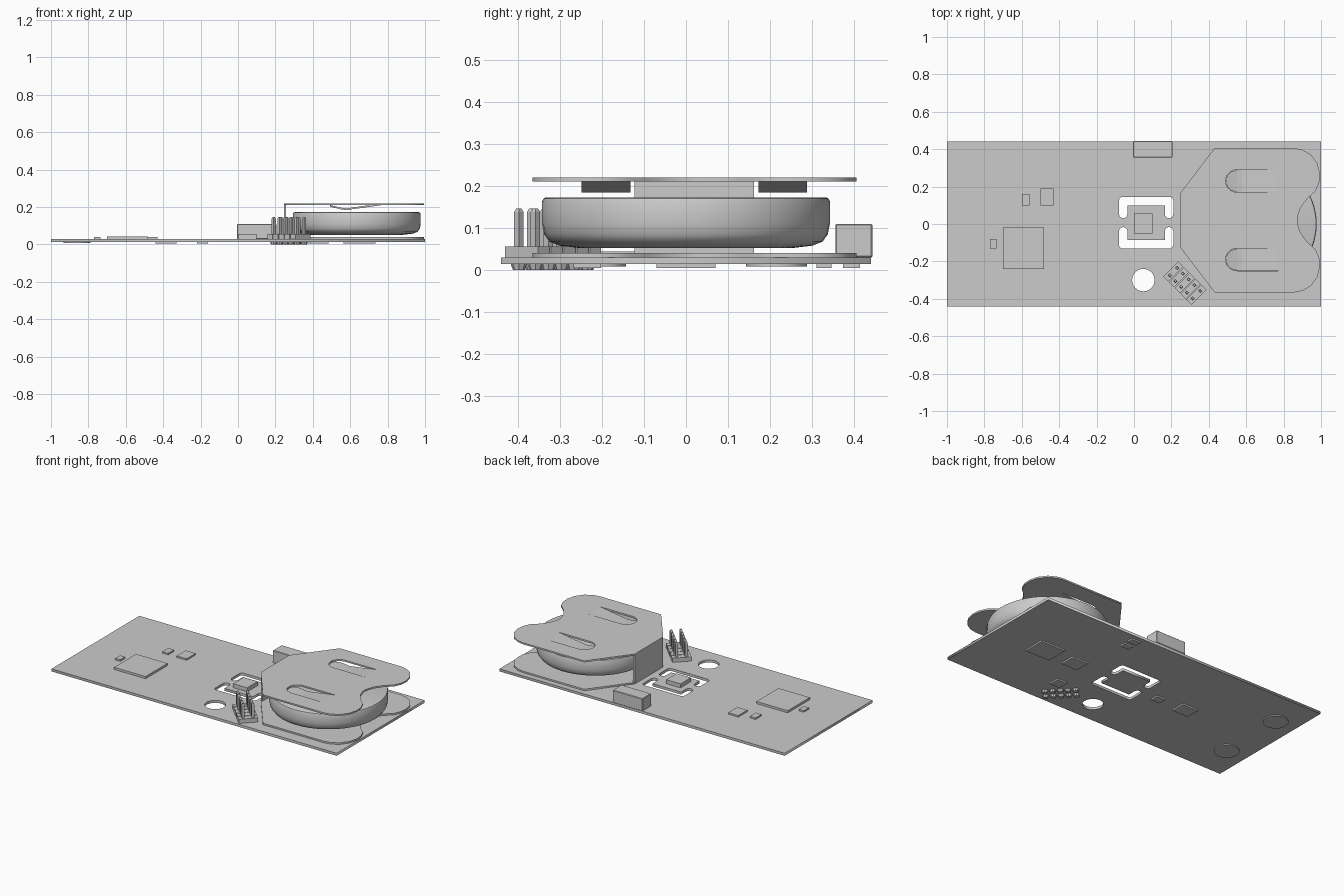
import bpy, bmesh
from math import sin, cos, pi, radians
from mathutils import Matrix

if "Cube" in bpy.data.objects:
    bpy.data.objects.remove(bpy.data.objects["Cube"])


def finish(name, bm, smooth=False):
    bmesh.ops.recalc_face_normals(bm, faces=bm.faces)
    me = bpy.data.meshes.new(name)
    bm.to_mesh(me)
    bm.free()
    ob = bpy.data.objects.new(name, me)
    bpy.context.collection.objects.link(ob)
    if smooth:
        bpy.ops.object.select_all(action='DESELECT')
        ob.select_set(True)
        bpy.context.view_layer.objects.active = ob
        bpy.ops.object.shade_smooth_by_angle(angle=radians(35))
    return ob


def add_box(bm, x0, x1, y0, y1, z0, z1, matrix=Matrix()):
    m = (matrix @ Matrix.Translation(((x0 + x1) / 2, (y0 + y1) / 2, (z0 + z1) / 2))
         @ Matrix.Diagonal((x1 - x0, y1 - y0, z1 - z0, 1)))
    return bmesh.ops.create_cube(bm, size=1, matrix=m)['verts']


def box(name, *dims, bevel=0):
    bm = bmesh.new()
    add_box(bm, *dims)
    if bevel:
        bmesh.ops.bevel(bm, geom=bm.edges[:], offset=bevel, segments=1, affect='EDGES')
    return finish(name, bm)


def plate(name, loops, z0, z1):
    """Flat sheet: first loop is the outline, the others are holes."""
    cu = bpy.data.curves.new(name, 'CURVE')
    cu.dimensions, cu.fill_mode, cu.extrude = '2D', 'BOTH', (z1 - z0) / 2
    for pts in loops:
        sp = cu.splines.new('POLY')
        sp.points.add(len(pts) - 1)
        for p, (x, y) in zip(sp.points, pts):
            p.co = (x, y, 0, 1)
        sp.use_cyclic_u = True
    tmp = bpy.data.objects.new(name + "_outline", cu)
    bm = bmesh.new()
    bm.from_mesh(bpy.data.meshes.new_from_object(tmp))
    bpy.data.objects.remove(tmp)
    bmesh.ops.remove_doubles(bm, verts=bm.verts[:], dist=1e-5)
    bmesh.ops.translate(bm, verts=bm.verts[:], vec=(0, 0, (z0 + z1) / 2))
    return finish(name, bm)


def arc(cx, cy, r, a0, a1, n):
    return [(cx + r * cos(radians(a0 + (a1 - a0) * i / n)),
             cy + r * sin(radians(a0 + (a1 - a0) * i / n))) for i in range(n + 1)]


# Circuit board with mounting hole and two isolation slots around the sensor
slot = ([(-.08, .125)] + arc(-.0575, .053, .0225, 180, 360, 8)
        + [(-.035, .10), (.165, .10)] + arc(.1875, .053, .0225, 180, 360, 8)
        + arc(.19, .125, .02, 0, 90, 4) + arc(-.06, .125, .02, 90, 180, 4)[:-1])
slot_low = [(x, .014 - y) for x, y in slot]
board = [(-1, -.44), (1, -.44), (1, .44), (-1, .44)]
plate("circuit_board", [board, arc(.05, -.30, .06, 0, 360, 32)[:-1], slot, slot_low], .014, .03)

# Chips on the upper side
for name, x0, x1, y0, y1, top in [
        ("main_chip", -.70, -.48, -.24, -.02, .044),
        ("sensor_chip", 0, .10, -.05, .055, .055),
        ("regulator_chip", -.50, -.43, .10, .19, .04),
        ("small_part_a", -.60, -.56, .10, .16, .04),
        ("small_part_b", -.77, -.735, -.13, -.08, .04)]:
    box(name, x0, x1, y0, y1, .03, top)

# Edge connector
box("edge_connector", -.005, .205, .355, .443, .03, .11, bevel=.003)

# Chips on the underside (centre and size)
for i, (x, y, w, d) in enumerate([
        (.65, 0, .17, .14), (.43, -.005, .11, .095), (.356, -.235, .07, .065),
        (.33, .393, .06, .04), (.33, .328, .06, .035),
        (-.19, -.015, .06, .05), (-.385, -.01, .11, .09)]):
    box(f"under_chip_{i}", x - w / 2, x + w / 2, y - d / 2, y + d / 2, .005, .014)

# Round pads on the underside
for s in (-1, 1):
    plate(f"under_pad_{s}", [arc(-.86, s * .215, .072, 0, 360, 32)[:-1]], .008, .014)

# Angled pin header: base blocks, pins and solder bumps
base, pins, solder = bmesh.new(), bmesh.new(), bmesh.new()
frame = Matrix.Translation((.272, -.316, 0)) @ Matrix.Rotation(radians(-45), 4, 'Z')
for i in range(5):
    for j in (-1, 1):
        u, v = (i - 2) * .0435, j * .028
        add_box(base, u - .019, u + .019, v - .028, v + .028, .03, .056, frame)
        vs = add_box(pins, u - .008, u + .008, v - .008, v + .008, .05, .138, frame)
        tip = frame @ Matrix.Translation((u, v, .147)) @ Matrix.Diagonal((.009, .009, .018, 1))
        bmesh.ops.create_cone(pins, cap_ends=True, segments=4, radius1=1.25, radius2=.7, depth=1,
                              matrix=frame @ Matrix.Translation((u, v, .142))
                              @ Matrix.Rotation(pi / 4, 4, 'Z') @ Matrix.Diagonal((.009, .009, .008, 1)))
        bmesh.ops.create_cone(solder, cap_ends=True, segments=8, radius1=.014, radius2=.019, depth=.014,
                              matrix=frame @ Matrix.Translation((u, v, .007)))
finish("header_base", base)
finish("header_pins", pins)
finish("header_solder", solder)

# Coin cell: lathed profile
profile = [(0, .052), (.25, .052), (.30, .058), (.325, .068), (.337, .085),
           (.342, .11), (.342, .163), (.339, .17), (.332, .173), (0, .173)]
bm = bmesh.new()
vs = [bm.verts.new((r, 0, z)) for r, z in profile]
es = [bm.edges.new(p) for p in zip(vs, vs[1:])]
bmesh.ops.spin(bm, geom=vs + es, cent=(0, 0, 0), axis=(0, 0, 1), angle=2 * pi, steps=48)
bmesh.ops.remove_doubles(bm, verts=bm.verts[:], dist=1e-5)
bmesh.ops.translate(bm, verts=bm.verts[:], vec=(.635, 0, 0))
finish("coin_cell", bm, smooth=True)

# Battery clip: mirrored sheet outline with two lobes, folded by a wall
CY = .02
half = [(.245, .142), (.43, .385), (.86, .385), (.90, .377), (.945, .352), (.98, .305),
        (.994, .25), (.99, .20), (.97, .155), (.925, .115), (.89, .065), (.873, .015)]
outline = [(x, CY + y) for x, y in half] + [(x, CY - y) for x, y in reversed(half)]
tab_centres = (CY + .21, CY - .21)
holes = [arc(.55, cy, .06, 90, 270, 12) + [(.77, cy - .06), (.77, cy + .06)] for cy in tab_centres]
plate("clip_bottom", [outline], .03, .04)
plate("clip_top", [outline] + holes, .21, .22)
box("clip_wall", .245, .257, CY - .142, CY + .142, .03, .215)

# Spring tongues bent down out of the top sheet
for k, cy in enumerate(tab_centres):
    bm = bmesh.new()
    tops, lows = [], []
    stations = [(.77, .22, .058), (.58, .193, .058), (.55, .197, .058),
                (.52, .204, .050), (.50, .209, .031), (.493, .211, .015)]
    rows = [[bm.verts.new((x, cy + s * w, z - t)) for s, t in ((-1, 0), (1, 0), (1, .009), (-1, .009))]
            for x, z, w in stations]
    for a, b in zip(rows, rows[1:]):
        for i in range(4):
            bm.faces.new((a[i], a[(i + 1) % 4], b[(i + 1) % 4], b[i]))
    bm.faces.new(rows[0])
    bm.faces.new(rows[-1])
    finish(f"spring_tongue_{k}", bm)
